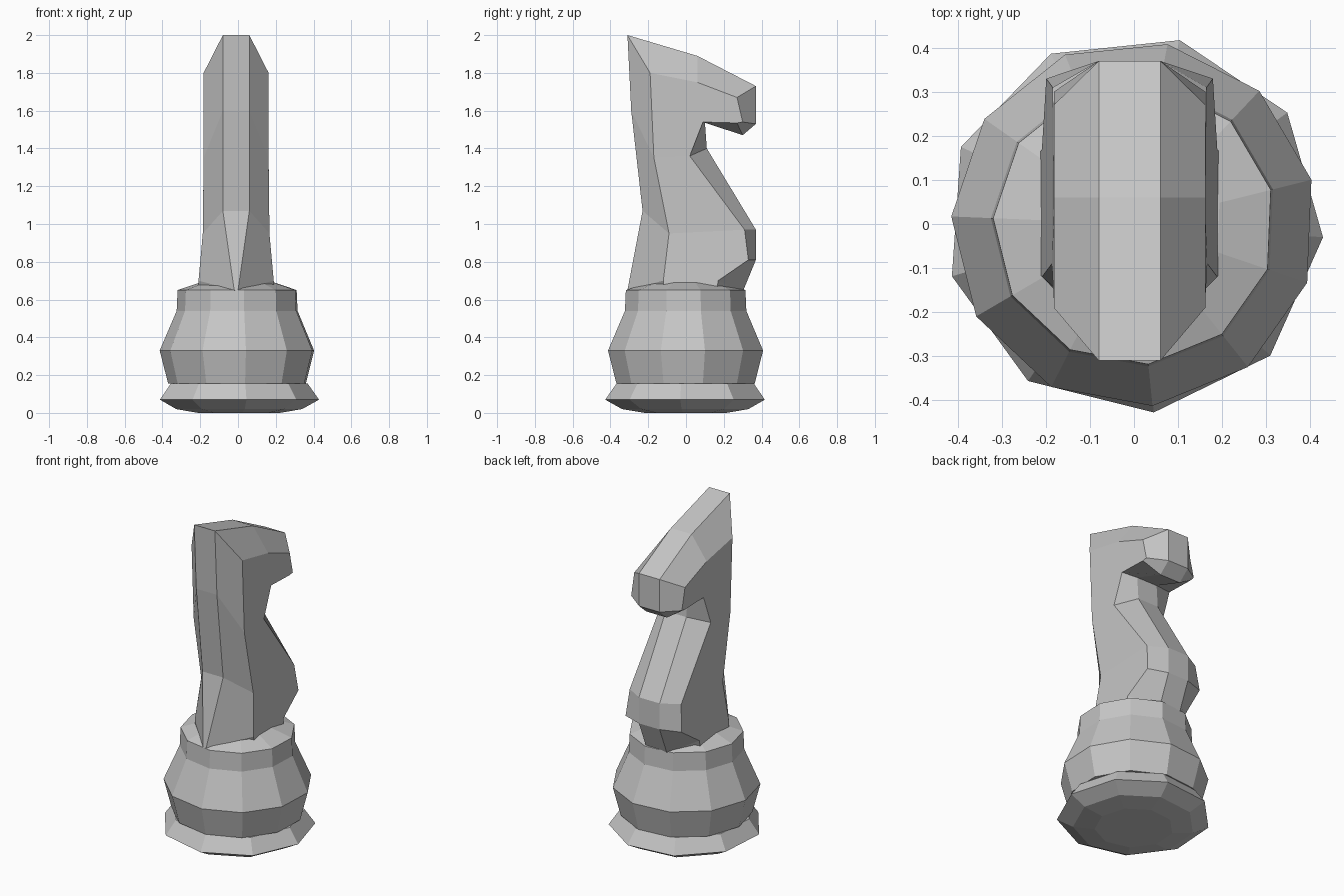
import bpy, bmesh, math

cube = bpy.data.objects.get("Cube")
if cube:
    bpy.data.objects.remove(cube)

# Single stone grey material
GREY = (0.56, 0.56, 0.56, 1)
stone = bpy.data.materials.new("stone_grey")
stone.use_nodes = True
stone.diffuse_color = GREY
stone.node_tree.nodes["Principled BSDF"].inputs["Base Color"].default_value = GREY


def finish(mesh_builder, object_name):
    """Turn a bmesh into a flat shaded object with the stone material."""
    bmesh.ops.recalc_face_normals(mesh_builder, faces=mesh_builder.faces)
    bmesh.ops.triangulate(
        mesh_builder, faces=[face for face in mesh_builder.faces if len(face.verts) > 4])
    mesh = bpy.data.meshes.new(object_name)
    mesh_builder.to_mesh(mesh)
    mesh_builder.free()
    mesh.materials.append(stone)
    created = bpy.data.objects.new(object_name, mesh)
    bpy.context.collection.objects.link(created)
    return created


def skin_loops(mesh_builder, loops):
    """Join neighbouring closed loops with quads and cap both ends."""
    for lower, upper in zip(loops, loops[1:]):
        count = len(lower)
        for index in range(count):
            following = (index + 1) % count
            mesh_builder.faces.new(
                (lower[index], lower[following], upper[following], upper[index]))
    mesh_builder.faces.new(loops[0])
    mesh_builder.faces.new(loops[-1])


def turned_part(object_name, profile, sides, start_degrees):
    """Few-sided lathe form from a list of (radius, height) points."""
    builder = bmesh.new()
    loops = []
    for radius, height in profile:
        loop = []
        for side in range(sides):
            angle = math.radians(start_degrees) + math.tau * side / sides
            loop.append(builder.verts.new(
                (radius * math.cos(angle), radius * math.sin(angle), height)))
        loops.append(loop)
    skin_loops(builder, loops)
    return finish(builder, object_name)


# Flared foot and round bulb with a shoulder collar
turned_part("foot", [(.22, 0), (.34, .02), (.43, .07), (.37, .155)], 9, -4)
turned_part("bulb", [(.37, .155), (.415, .33), (.325, .54), (.32, .65), (.2, .69)], 11, 14)

# Horse outline: ridge point (y, z), then matching flank point (y, z)
outline = [
    ((-.31, 2), (-.19, 1.8)),       # crest
    ((.06, 1.89), (.06, 1.75)),     # brow
    ((.37, 1.73), (.27, 1.67)),     # nose
    ((.37, 1.53), (.3, 1.54)),      # lip
    ((.3, 1.47), (.27, 1.535)),     # chin
    ((.1, 1.54), (.09, 1.54)),      # jaw
    ((.11, 1.4), (.02, 1.36)),      # throat
    ((.37, .97), (.31, .97)),       # chest
    ((.37, .81), (.33, .81)),
    ((.3, .64), (.17, .7)),
    ((.2, .55), (.15, .55)),        # hidden bottom
    ((-.2, .55), (-.1, .55)),
    ((-.31, .65), (-.12, .7)),      # back
    ((-.23, 1.07), (-.09, .95)),
    ((-.29, 1.6), (-.17, 1.35)),
]


def flank_width(height):
    return .172 + .09 * max(0, 1 - height)


def ridge_width(depth, height):
    # The back ridge narrows to a point where it meets the collar
    return .01 if depth < 0 and height < .7 else .07


# Horse head and neck: two flank outlines and two ridge outlines
builder = bmesh.new()
horse_loops = []
for side, is_flank in ((-1, True), (-1, False), (1, False), (1, True)):
    loop = []
    for ridge, flank in outline:
        depth, height = flank if is_flank else ridge
        width = flank_width(height) if is_flank else ridge_width(depth, height)
        loop.append(builder.verts.new((side * width - .01, depth, height)))
    horse_loops.append(loop)
skin_loops(builder, horse_loops)
finish(builder, "horse_head_and_neck")
